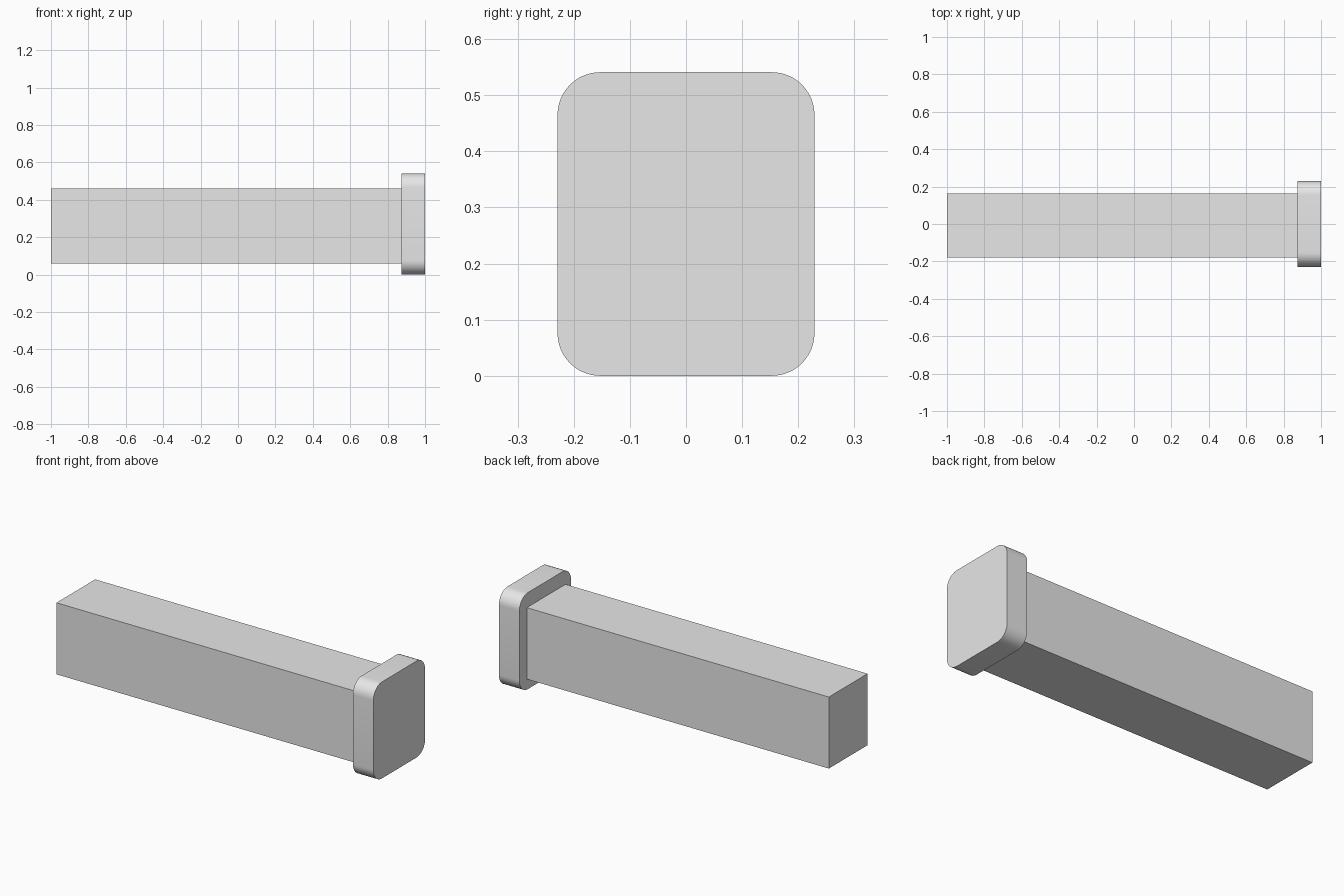
import bpy
import bmesh
import math

cube = bpy.data.objects.get("Cube")
if cube:
    bpy.data.objects.remove(cube, do_unlink=True)

grey = bpy.data.materials.new("light_grey")
grey.use_nodes = True
grey.diffuse_color = (0.8, 0.8, 0.8, 1)
grey.node_tree.nodes["Principled BSDF"].inputs["Base Color"].default_value = (0.8, 0.8, 0.8, 1)


def box(name, low, high, radius=0):
    """Box between two corners; radius rounds the edges that run along x."""
    bm = bmesh.new()
    bmesh.ops.create_cube(bm, size=1)
    for v in bm.verts:
        v.co = [low[i] if v.co[i] < 0 else high[i] for i in range(3)]
    if radius:
        along_x = [e for e in bm.edges
                   if abs(e.verts[0].co.x - e.verts[1].co.x) > 0.01]
        bmesh.ops.bevel(bm, geom=along_x, offset=radius, segments=12,
                        profile=0.5, affect='EDGES')
    mesh = bpy.data.meshes.new(name)
    bm.to_mesh(mesh)
    bm.free()
    mesh.materials.append(grey)
    obj = bpy.data.objects.new(name, mesh)
    bpy.context.collection.objects.link(obj)
    return obj


# Long square-edged bar, ending at the inner face of the head
box("bar", (-1, -0.18, 0.059), (0.873, 0.163, 0.46))

# Rounded head plate
head = box("head_plate", (0.873, -0.229, 0), (1, 0.229, 0.541), 0.076)
bpy.ops.object.select_all(action='DESELECT')
head.select_set(True)
bpy.context.view_layer.objects.active = head
bpy.ops.object.shade_smooth_by_angle(angle=math.radians(30))
